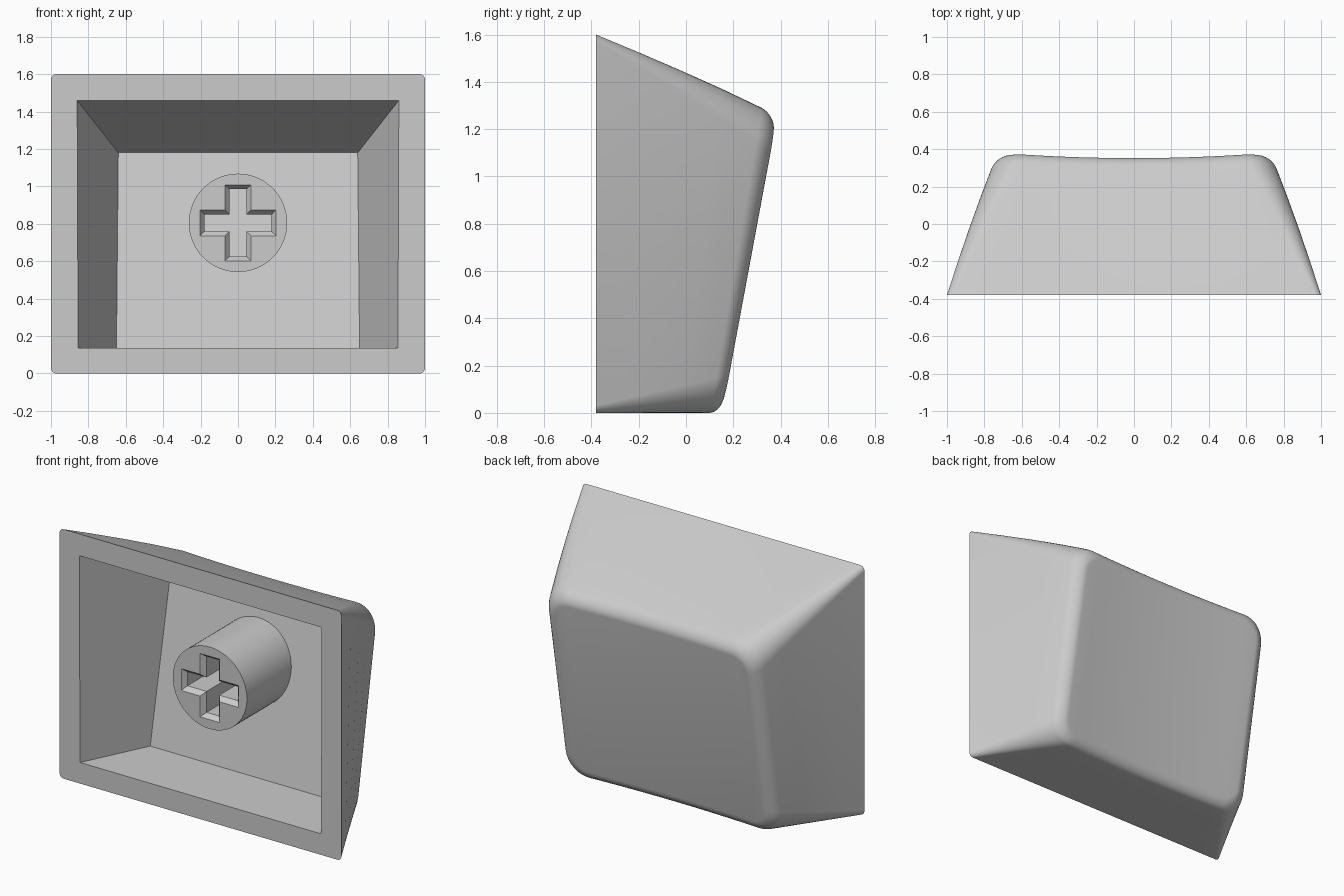
import bpy, bmesh
from math import sin, cos, pi, radians

old = bpy.data.objects.get("Cube")
if old:
    bpy.data.objects.remove(old, do_unlink=True)

grey = bpy.data.materials.new("light_grey_plastic")
grey.use_nodes = True
grey.diffuse_color = (0.6, 0.6, 0.6, 1)
grey.node_tree.nodes["Principled BSDF"].inputs["Base Color"].default_value = (0.6, 0.6, 0.6, 1)

FRONT = -0.38          # plane of the open rim
FILLET = 0.06


def lerp(a, b, t):
    return a + (b - a) * t


def floor_y(z):
    """Sloped floor of the hollow."""
    return 0.04 + 0.183 * (z - 0.14)


def back_y(x, z):
    """Sloped back face, dished across its width."""
    return 0.153 + 0.186 * z - 0.025 * max(0, 1 - (x / 0.68) ** 2)


def bridge(bm, rings):
    """Join neighbouring closed rings of points with quads."""
    loops = [[bm.verts.new(p) for p in ring] for ring in rings]
    for a, b in zip(loops, loops[1:]):
        n = len(a)
        for i in range(n):
            j = (i + 1) % n
            bm.faces.new((a[i], a[j], b[j], b[i]))
    return loops


def finish(name, bm):
    bmesh.ops.recalc_face_normals(bm, faces=bm.faces)
    mesh = bpy.data.meshes.new(name)
    bm.to_mesh(mesh)
    bm.free()
    mesh.materials.append(grey)
    obj = bpy.data.objects.new(name, mesh)
    bpy.context.collection.objects.link(obj)
    return obj


def smooth(obj):
    bpy.ops.object.select_all(action='DESELECT')
    obj.select_set(True)
    bpy.context.view_layer.objects.active = obj
    bpy.ops.object.shade_smooth_by_angle(angle=radians(30))


def shell_ring(t, inset=0):
    """Rounded rectangle at fraction t from the rim to the back face."""
    hw = lerp(1, 0.738, t) - inset
    low, high = inset, lerp(1.6, 1.26, t) - inset
    r = lerp(0.03, 0.16, t) - inset
    arc, span = 8, 16
    corner = [(-hw + r - r * cos(k / arc * pi / 2), r * sin(k / arc * pi / 2))
              for k in range(arc + 1)]
    flat = [(lerp(-hw + r, hw - r, k / span), r) for k in range(1, span)]
    chain = corner + flat + [(-x, h) for x, h in reversed(corner)]
    outline = [(x, high - r + h) for x, h in chain]
    outline += [(x, low + r - h) for x, h in reversed(chain)]
    return [(x, lerp(FRONT, back_y(x, z), t), z) for x, z in outline]


# Outer shell: tapered walls, then a rounded edge into the dished back
bm = bmesh.new()
edge_t = 1 - FILLET / 0.65
rings = [shell_ring(edge_t * k / 4) for k in range(4)]
for k in range(9):
    a = k / 8 * pi / 2
    rings.append(shell_ring(1 - FILLET * (1 - sin(a)) / 0.65, FILLET * (1 - cos(a))))
outer = bridge(bm, rings)

# Dished back face, in strips running from the top edge to the bottom edge
cap = outer[-1]
half = len(cap) // 2
top, bottom = cap[:half], cap[half:][::-1]
for i in range(half - 1):
    bm.faces.new((top[i], top[i + 1], bottom[i + 1], bottom[i]))

# Hollow inside with its sloped floor
mouth = [(-0.86, 1.46), (0.86, 1.46), (0.855, 0.135), (-0.855, 0.135)]
base = [(-0.64, 1.18), (0.64, 1.18), (0.65, 0.135), (-0.65, 0.135)]
inner = bridge(bm, [[(x, FRONT, z) for x, z in mouth],
                    [(x, floor_y(z), z) for x, z in base]])
bm.faces.new(inner[-1])

# Flat rim between the outer wall and the hollow
rim_edges = [e for e in bm.edges if e.is_boundary]
bmesh.ops.triangle_fill(bm, edges=rim_edges, use_beauty=True)
smooth(finish("cap_shell", bm))

# Round stem standing on the floor
STEM_Z, STEM_FRONT = 0.805, -0.285
circle = [(0.263 * cos(k * pi / 32), STEM_Z + 0.263 * sin(k * pi / 32)) for k in range(64)]
bm = bmesh.new()
loops = bridge(bm, [[(x, STEM_FRONT, z) for x, z in circle],
                    [(x, floor_y(z) + 0.02, z) for x, z in circle]])
for loop in loops:
    bm.faces.new(loop)
stem = finish("stem", bm)


def cross_ring(y, arm, width):
    pts = []
    for x, z in ((width, arm), (width, width), (arm, width)):
        pts.append((x, z))
    outline = []
    for _ in range(4):
        outline += pts
        pts = [(z, -x) for x, z in pts]
    return [(x, y, STEM_Z + z) for x, z in outline]


# Cross-shaped socket with a chamfered mouth
bm = bmesh.new()
loops = bridge(bm, [cross_ring(STEM_FRONT - 0.03, 0.203, 0.07),
                    cross_ring(STEM_FRONT, 0.203, 0.07),
                    cross_ring(STEM_FRONT + 0.03, 0.18, 0.045),
                    cross_ring(0.4, 0.18, 0.045)])
bm.faces.new(loops[0])
bm.faces.new(loops[-1])
cutter = finish("socket_cutter", bm)
cutter.hide_render = True

cut = stem.modifiers.new("socket", 'BOOLEAN')
cut.operation = 'DIFFERENCE'
cut.solver = 'EXACT'
cut.object = cutter
bpy.context.view_layer.objects.active = stem
stem.select_set(True)
bpy.ops.object.modifier_apply(modifier=cut.name)
bpy.data.objects.remove(cutter, do_unlink=True)
smooth(stem)
